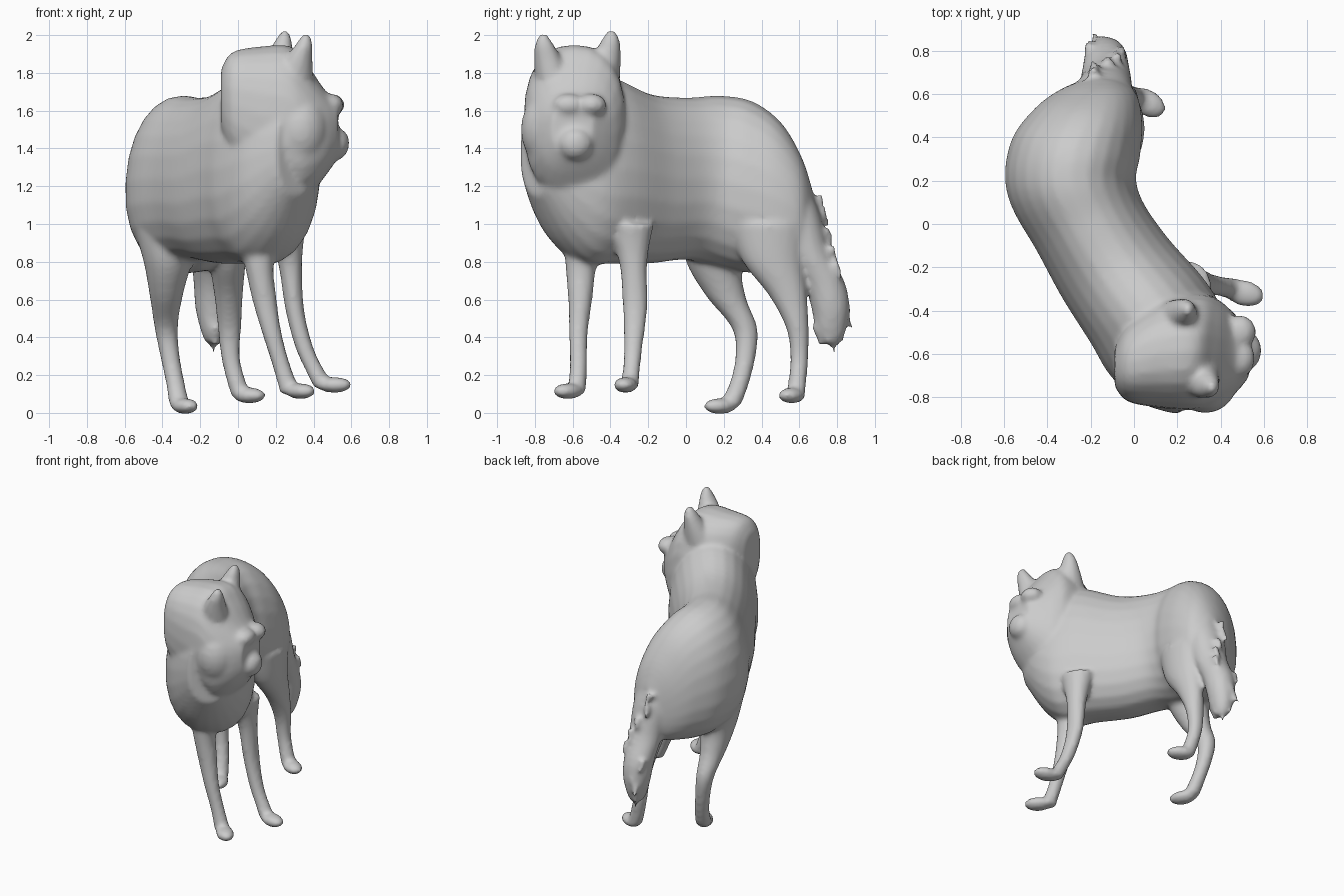
import bpy, bmesh, math, random
from mathutils import Vector, Matrix

random.seed(4)
bm = bmesh.new()
N = 24


def catmull(keys, steps=5):
    """Smoothly interpolate a list of equal-length number tuples."""
    out = []
    for i in range(len(keys) - 1):
        p = [keys[max(0, min(len(keys) - 1, i + k))] for k in (-1, 0, 1, 2)]
        for s in range(steps):
            t = s / steps
            out.append([0.5 * (2 * b + (c - a) * t + (2 * a - 5 * b + 4 * c - d) * t * t
                               + (3 * b - a - 3 * c + d) * t ** 3) for a, b, c, d in zip(*p)])
    return out + [list(keys[-1])]


def skin(rings):
    """Closed tube through rings of points."""
    vs = [[bm.verts.new(p) for p in r] for r in rings]
    faces = [bm.faces.new(vs[0]), bm.faces.new(vs[-1][::-1])]
    for a, b in zip(vs, vs[1:]):
        for i in range(N):
            j = (i + 1) % N
            faces.append(bm.faces.new((a[i], b[i], b[j], a[j])))
    bmesh.ops.recalc_face_normals(bm, faces=faces)


def spow(v, e):
    return math.copysign(abs(v) ** e, v)


def trunk(keys, power=1.0, egg=0.0):
    """Upright sections: x, y, heading in degrees, half width, top, bottom."""
    rings = []
    for x, y, h, w, top, bot in catmull(keys):
        side = Vector((-math.sin(math.radians(h)), math.cos(math.radians(h)), 0))
        ring = []
        for i in range(N):
            t = math.tau * i / N
            c, s = spow(math.cos(t), power), spow(math.sin(t), power)
            p = Vector((x, y, (top + bot) / 2 + s * (top - bot) / 2))
            ring.append(p + side * (w * c * (1 - egg * s)))
        rings.append(ring)
    skin(rings)


def limb(keys):
    """Level sections: x, y, z, radius in x, radius in y."""
    skin([[(x + rx * math.cos(math.tau * i / N), y + ry * math.sin(math.tau * i / N), z)
           for i in range(N)] for x, y, z, rx, ry in catmull(keys)])


def blob(c, r, yaw=0, pitch=0):
    m = (Matrix.Translation(c) @ Matrix.Rotation(math.radians(yaw), 4, 'Z')
         @ Matrix.Rotation(math.radians(pitch), 4, 'Y') @ Matrix.Diagonal((*r, 1)))
    bmesh.ops.create_uvsphere(bm, u_segments=20, v_segments=12, radius=1, matrix=m)


def tuft(p, d, r, length):
    rot = Vector(d).to_track_quat('Z', 'Y').to_matrix().to_4x4()
    bmesh.ops.create_cone(bm, cap_ends=True, segments=10, radius1=r, radius2=0.006, depth=length,
                          matrix=Matrix.Translation(p) @ rot)


# torso, from rump to chest, bending towards +x
trunk([(-0.15, 0.67, -90, 0.08, 1.18, 0.85),
       (-0.17, 0.61, -92, 0.18, 1.36, 0.78),
       (-0.21, 0.50, -98, 0.25, 1.54, 0.75),
       (-0.27, 0.35, -96, 0.30, 1.65, 0.74),
       (-0.29, 0.18, -84, 0.30, 1.68, 0.77),
       (-0.21, 0.00, -65, 0.27, 1.67, 0.81),
       (-0.09, -0.20, -60, 0.28, 1.69, 0.79),
       (0.06, -0.40, -60, 0.30, 1.78, 0.79),
       (0.15, -0.55, -60, 0.30, 1.80, 0.79),
       (0.23, -0.68, -55, 0.25, 1.76, 0.92),
       (0.31, -0.79, -50, 0.14, 1.66, 1.15)], power=0.92, egg=0.08)

# head with ruff, facing +x
trunk([(-0.09, -0.66, 0, 0.09, 1.82, 1.50),
       (-0.03, -0.64, 0, 0.18, 1.91, 1.35),
       (0.12, -0.60, 0, 0.25, 1.94, 1.22),
       (0.28, -0.59, -5, 0.27, 1.94, 1.15),
       (0.37, -0.60, -5, 0.25, 1.84, 1.15),
       (0.46, -0.60, 0, 0.19, 1.71, 1.25),
       (0.53, -0.60, 0, 0.11, 1.65, 1.35)], power=0.85)

# cheek, brow and muzzle
blob((0.33, -0.72, 1.50), (0.15, 0.155, 0.20))
blob((0.49, -0.50, 1.63), (0.075, 0.08, 0.06))
blob((0.49, -0.62, 1.63), (0.07, 0.09, 0.06))
blob((0.51, -0.585, 1.425), (0.08, 0.095, 0.09))
blob((0.545, -0.58, 1.45), (0.045, 0.055, 0.04))

# ears
limb([(0.20, -0.44, 1.76, 0.12, 0.09), (0.22, -0.42, 1.88, 0.075, 0.075),
      (0.24, -0.40, 1.97, 0.045, 0.05), (0.25, -0.395, 2.025, 0.015, 0.02)])
limb([(0.29, -0.70, 1.76, 0.11, 0.10), (0.32, -0.73, 1.87, 0.075, 0.075),
      (0.35, -0.75, 1.95, 0.045, 0.05), (0.36, -0.755, 2.005, 0.02, 0.02)])

# legs: upper limb down to ankle, then a paw
legs = [
    # front leg, outer side
    ([(0.11, -0.53, 1.00, 0.14, 0.12), (0.11, -0.555, 0.80, 0.08, 0.085), (0.14, -0.56, 0.60, 0.065, 0.064),
      (0.18, -0.57, 0.42, 0.052, 0.050), (0.23, -0.57, 0.25, 0.048, 0.046), (0.28, -0.58, 0.10, 0.055, 0.050)],
     (0.33, -0.625, 0.115), -45),
    # front leg, inner side
    ([(0.25, -0.30, 1.00, 0.11, 0.13), (0.275, -0.28, 0.80, 0.065, 0.075), (0.30, -0.27, 0.55, 0.050, 0.065),
      (0.35, -0.28, 0.35, 0.048, 0.050), (0.41, -0.29, 0.22, 0.050, 0.046), (0.46, -0.30, 0.13, 0.055, 0.050)],
     (0.51, -0.32, 0.148), -15),
    # hind leg, outer side
    ([(-0.36, 0.18, 1.00, 0.20, 0.22), (-0.37, 0.15, 0.80, 0.13, 0.15), (-0.38, 0.21, 0.62, 0.088, 0.105),
      (-0.38, 0.31, 0.45, 0.062, 0.068), (-0.36, 0.315, 0.30, 0.052, 0.054), (-0.33, 0.28, 0.15, 0.050, 0.052),
      (-0.31, 0.23, 0.04, 0.055, 0.06)],
     (-0.28, 0.18, 0.036), -60),
    # hind leg, inner side
    ([(-0.10, 0.44, 1.00, 0.15, 0.22), (-0.06, 0.46, 0.80, 0.10, 0.16), (-0.05, 0.54, 0.62, 0.075, 0.10),
      (-0.045, 0.59, 0.45, 0.062, 0.060), (-0.04, 0.60, 0.30, 0.050, 0.048), (-0.01, 0.59, 0.17, 0.050, 0.048),
      (0.02, 0.58, 0.09, 0.055, 0.05)],
     (0.06, 0.56, 0.092), -30),
]
for path, paw, yaw in legs:
    limb(path)
    blob(paw, (0.095, 0.062, 0.042), yaw)

# tail, hanging behind the rump
limb([(-0.15, 0.54, 1.25, 0.10, 0.09), (-0.14, 0.60, 1.05, 0.13, 0.11), (-0.13, 0.65, 0.85, 0.12, 0.115),
      (-0.13, 0.735, 0.68, 0.105, 0.11), (-0.13, 0.765, 0.55, 0.095, 0.10), (-0.13, 0.765, 0.43, 0.065, 0.08),
      (-0.13, 0.765, 0.37, 0.04, 0.05)])

# fur tufts on tail tip and down its back
for x, y, z in ((-0.13, 0.78, 0.37), (-0.12, 0.71, 0.40), (-0.16, 0.82, 0.43), (-0.09, 0.75, 0.42)):
    tuft((x, y, z), (0, 0.1, -1), 0.04, 0.12)
for i in range(8):
    z = 0.5 + 0.09 * i
    tuft((-0.13 + random.uniform(-0.09, 0.09), 0.86 - 0.25 * max(0, z - 0.55), z - 0.02),
         (random.uniform(-.3, .3), 0.6, -1), 0.03, 0.09)

mesh = bpy.data.meshes.new("wolf_body")
bm.to_mesh(mesh)
bm.free()
wolf = bpy.data.objects.new("wolf_body", mesh)
bpy.context.collection.objects.link(wolf)

# fuse all parts into one smooth skin
remesh = wolf.modifiers.new("fuse", 'REMESH')
remesh.mode = 'VOXEL'
remesh.voxel_size = 0.016
remesh.use_smooth_shade = True
smooth = wolf.modifiers.new("soften", 'SMOOTH')
smooth.factor = 0.5
smooth.iterations = 6
